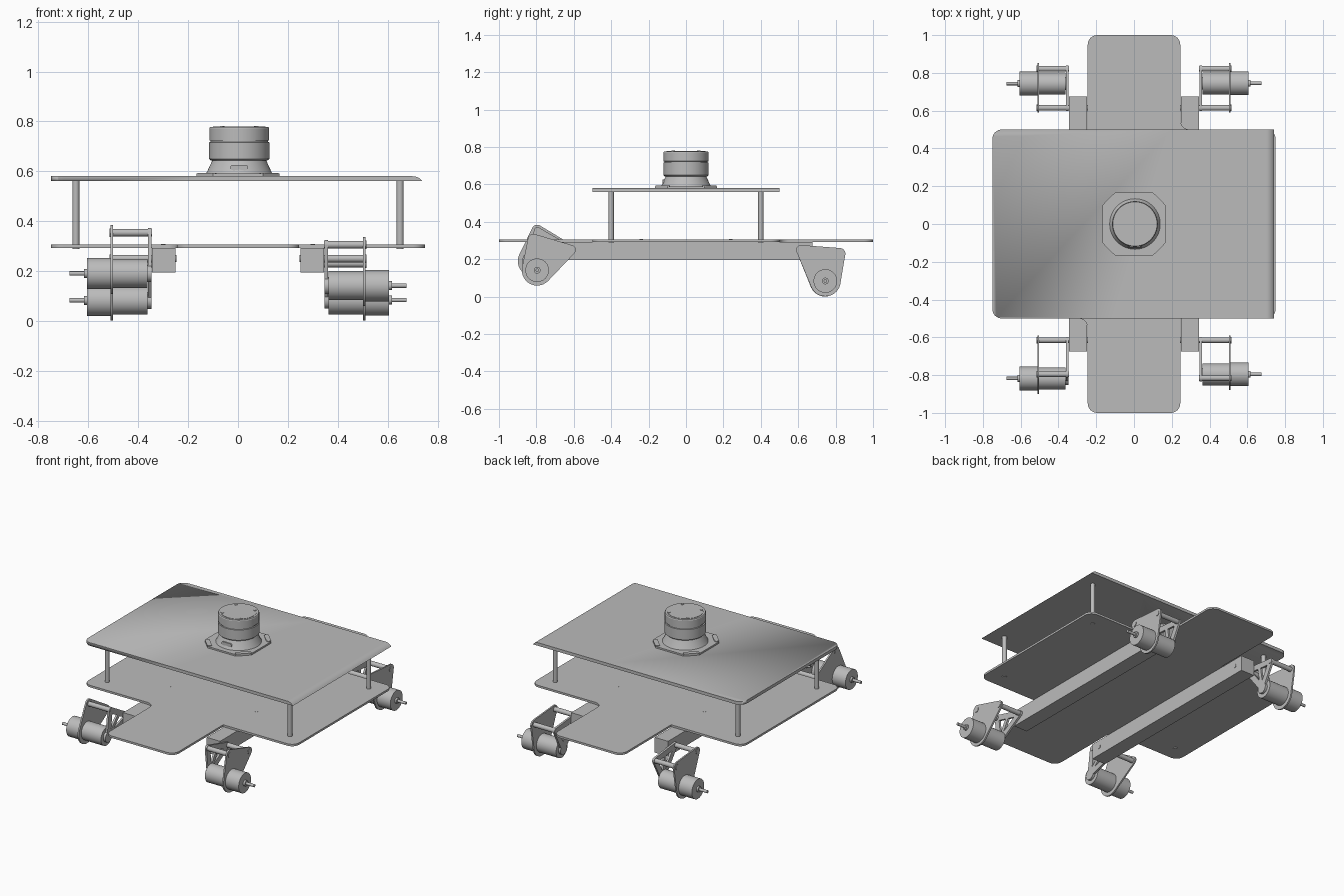
import bpy, bmesh, math
from mathutils import Vector
from mathutils.geometry import convex_hull_2d

cube = bpy.data.objects.get("Cube")
if cube:
    bpy.data.objects.remove(cube, do_unlink=True)

grey = bpy.data.materials.new("plain grey")
grey.use_nodes = True
grey.diffuse_color = (0.5, 0.5, 0.5, 1)
grey.node_tree.nodes["Principled BSDF"].inputs["Base Color"].default_value = (0.5, 0.5, 0.5, 1)

AXES = {
    "x": lambda u, v, w: (w, u, v),
    "y": lambda u, v, w: (u, w, v),
    "z": lambda u, v, w: (u, v, w),
}


def finish(name, bm):
    bmesh.ops.recalc_face_normals(bm, faces=bm.faces)
    mesh = bpy.data.meshes.new(name)
    bm.to_mesh(mesh)
    bm.free()
    mesh.materials.append(grey)
    obj = bpy.data.objects.new(name, mesh)
    bpy.context.collection.objects.link(obj)
    bpy.ops.object.select_all(action="DESELECT")
    obj.select_set(True)
    bpy.context.view_layer.objects.active = obj
    bpy.ops.object.shade_smooth_by_angle(angle=math.radians(30))
    return obj


def prism(name, outline, axis, a, b):
    """Extrude a flat outline along an axis from a to b."""
    bm = bmesh.new()
    place = AXES[axis]
    low = [bm.verts.new(place(u, v, a)) for u, v in outline]
    high = [bm.verts.new(place(u, v, b)) for u, v in outline]
    bm.faces.new(low)
    bm.faces.new(high)
    n = len(low)
    for i in range(n):
        j = (i + 1) % n
        bm.faces.new((low[i], low[j], high[j], high[i]))
    return finish(name, bm)


def circle(centre, r, sides=32):
    return [(centre[0] + r * math.cos(math.tau * i / sides),
             centre[1] + r * math.sin(math.tau * i / sides)) for i in range(sides)]


def rod(name, centre, r, axis, a, b, sides=32):
    return prism(name, circle(centre, r, sides), axis, a, b)


def hull(discs):
    """Outline wrapped around several discs given as (centre, radius)."""
    pts = [p for c, r in discs for p in circle(c, r)]
    return [pts[i] for i in convex_hull_2d([Vector(p) for p in pts])]


def rounded(corners, steps=8):
    """Outline with square corners given as (x, y, radius)."""
    out = []
    n = len(corners)
    for i, (x, y, r) in enumerate(corners):
        p = Vector((x, y))
        if r == 0:
            out.append(p)
            continue
        d0 = (Vector(corners[i - 1][:2]) - p).normalized()
        d1 = (Vector(corners[(i + 1) % n][:2]) - p).normalized()
        c = p + r * (d0 + d1)
        for k in range(steps + 1):
            t = math.pi / 2 * k / steps
            out.append(c - r * (d1 * math.cos(t) + d0 * math.sin(t)))
    return out


def lathe(name, profile, centre, sides=64):
    bm = bmesh.new()
    rings = [[bm.verts.new((x, y, z)) for x, y in circle(centre, r, sides)] for r, z in profile]
    for a, b in zip(rings, rings[1:]):
        for i in range(sides):
            j = (i + 1) % sides
            bm.faces.new((a[i], a[j], b[j], b[i]))
    bm.faces.new(rings[0])
    bm.faces.new(rings[-1])
    return finish(name, bm)


# Cross-shaped lower deck, with inner fillets on two opposite corners
R = 0.05
prism("lower_deck", rounded([
    (-0.245, -1, R), (0.245, -1, R), (0.245, -0.5, 0), (0.75, -0.5, R),
    (0.75, 0.5, R), (0.245, 0.5, R), (0.245, 1, R), (-0.245, 1, R),
    (-0.245, 0.5, 0), (-0.75, 0.5, R), (-0.75, -0.5, R), (-0.245, -0.5, R),
]), "z", 0.293, 0.306)

# Upper deck: section with one rounded long edge, trimmed to a rounded outline
section = [(-0.75, 0.56), (0.741, 0.56)]
for k in range(9):
    t = math.asin(0.56) + (math.pi / 2 - math.asin(0.56)) * (k + 1) / 9
    section.append((0.70 + R * math.cos(t), 0.53 + R * math.sin(t)))
section.append((-0.75, 0.58))
deck = prism("upper_deck", section, "y", -0.5, 0.5)
trim = prism("deck_trim", rounded([
    (-0.75, -0.5, R), (0.8, -0.5, 0), (0.8, 0.5, 0), (-0.75, 0.5, R),
]), "z", 0.5, 0.7)
trim.hide_render = True
cut = deck.modifiers.new("trim", "BOOLEAN")
cut.operation = "INTERSECT"
cut.solver = "EXACT"
cut.object = trim
bpy.context.view_layer.objects.active = deck
bpy.ops.object.modifier_apply(modifier=cut.name)
bpy.data.objects.remove(trim, do_unlink=True)

# Posts and screw heads
for sx in (-1, 1):
    for sy in (-1, 1):
        rod("deck_post", (sx * 0.65, sy * 0.4), 0.014, "z", 0.306, 0.56, 24)
        rod("post_screw", (sx * 0.65, sy * 0.4), 0.014, "z", 0.289, 0.294, 16)
        rod("deck_screw", (sx * 0.3, sy * 0.24), 0.009, "z", 0.305, 0.308, 16)
        rod("beam_screw", (sy * 0.615, 0.25), 0.014, "x", sx * 0.247, sx * 0.251, 16)

# Long beams under the deck
for side in (-1, 1):
    prism("side_beam", [(-0.675, 0.195), (0.675, 0.195), (0.675, 0.293), (-0.675, 0.293)],
          "x", side * 0.25, side * 0.345)


def drive_unit(sx, sy, swing):
    """Swing arm with motor, turned about its pivot by an angle in degrees."""
    pivot = (sy * 0.615, 0.25)

    def polar(length, deg):
        a = math.radians(deg)
        return (pivot[0] + sy * length * math.cos(a), pivot[1] + length * math.sin(a))

    motor = polar(0.211, swing)
    tip = polar(0.208, swing + 46.5)
    prism("outer_arm_plate", hull([(pivot, 0.026), (tip, 0.03), (motor, 0.082)]),
          "x", sx * 0.502, sx * 0.512)
    # Open triangular inner frame
    middle = ((pivot[0] + tip[0]) / 2, (pivot[1] + tip[1]) / 2)
    for i, (a, b) in enumerate([(pivot, tip), (tip, motor), (motor, pivot), (motor, middle)]):
        prism("inner_arm_strut", hull([(a, 0.018), (b, 0.018)] if i < 3 else [(a, 0.012), (b, 0.012)]),
              "x", sx * 0.347, sx * 0.360)
    rod("motor_seat", motor, 0.034, "x", sx * 0.347, sx * 0.362)
    for p in (pivot, tip):
        rod("arm_rod", p, 0.015, "x", sx * 0.345, sx * 0.507, 24)
        rod("rod_screw", p, 0.017, "x", sx * 0.510, sx * 0.515, 16)
    rod("motor_body", motor, 0.058, "x", sx * 0.362, sx * 0.505, 40)
    rod("motor_gearbox", motor, 0.063, "x", sx * 0.510, sx * 0.606, 40)
    rod("motor_boss", motor, 0.018, "x", sx * 0.604, sx * 0.618, 24)
    rod("motor_shaft", motor, 0.009, "x", sx * 0.610, sx * 0.675, 16)


for sx, sy, swing in ((1, 1, -52), (-1, 1, -52.5), (1, -1, -31), (-1, -1, -16.5)):
    drive_unit(sx, sy, swing)

# Scanner base: clipped square with corner pads
E, C = 0.166, 0.1
prism("scanner_base", [(C, -E), (E, -C), (E, C), (C, E), (-C, E), (-E, C), (-E, -C), (-C, -E)],
      "z", 0.58, 0.59)
for sx in (-1, 1):
    for sy in (-1, 1):
        ends = [((sx * 0.148, sy * 0.1), 0.014), ((sx * 0.1, sy * 0.148), 0.014)]
        prism("corner_pad", hull(ends), "z", 0.588, 0.594)

# Scanner cone and head
hub = (0.005, 0)
lathe("scanner_cone", [(0.135, 0.588), (0.128, 0.6), (0.112, 0.635), (0.105, 0.65)], hub)
lathe("scanner_head", [(0.113, 0.643), (0.121, 0.65), (0.121, 0.716), (0.115, 0.717), (0.115, 0.723),
                       (0.12, 0.724), (0.12, 0.772), (0.117, 0.777)], hub)
rod("scanner_cap", hub, 0.105, "z", 0.776, 0.779, 48)
for sx in (-1, 1):
    for sy in (-1, 1):
        rod("cap_screw", (hub[0] + sx * 0.068, sy * 0.068), 0.009, "z", 0.778, 0.782, 16)
prism("cone_slot", hull([((-0.02, 0.615), 0.011), ((0.03, 0.615), 0.011)]), "y", -0.125, -0.118)
